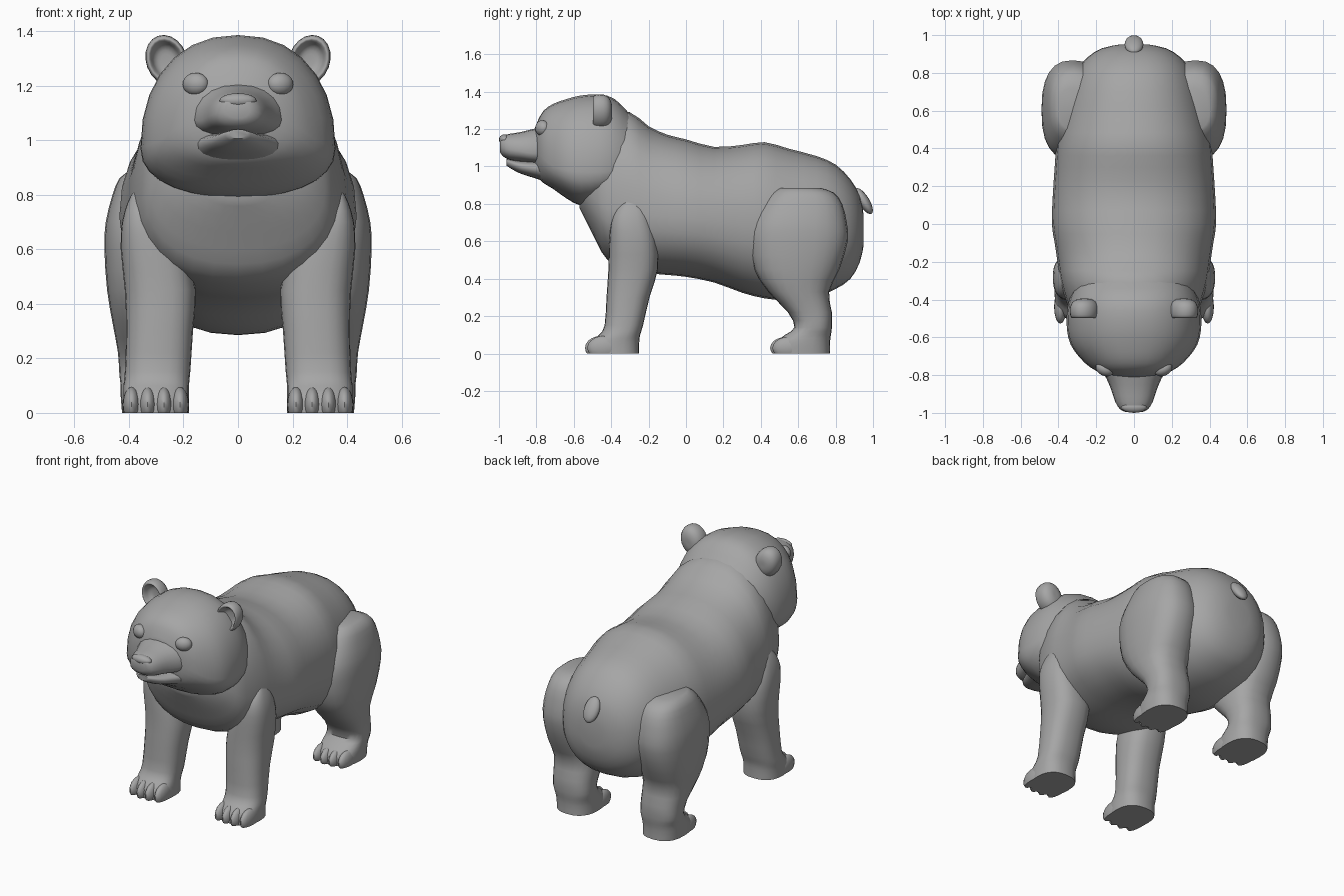
import bpy, bmesh, math
from mathutils import Matrix, Vector

if "Cube" in bpy.data.objects:
    bpy.data.objects.remove(bpy.data.objects["Cube"])

fur = bpy.data.materials.new("grey_fur")
fur.diffuse_color = (0.38, 0.38, 0.38, 1)
fur.use_nodes = True
fur.node_tree.nodes["Principled BSDF"].inputs["Base Color"].default_value = fur.diffuse_color


def finish(name, bm, angle=50):
    bmesh.ops.recalc_face_normals(bm, faces=bm.faces[:])
    me = bpy.data.meshes.new(name)
    bm.to_mesh(me)
    bm.free()
    me.materials.append(fur)
    ob = bpy.data.objects.new(name, me)
    bpy.context.collection.objects.link(ob)
    for p in me.polygons:
        p.use_smooth = True
    me.set_sharp_from_angle(angle=math.radians(angle))
    return ob


def smooth_rows(rows, steps=2):
    """Catmull-Rom interpolation between the given sections."""
    out = []
    for i in range(len(rows) - 1):
        a, b = rows[max(i - 1, 0)], rows[i]
        c, d = rows[i + 1], rows[min(i + 2, len(rows) - 1)]
        for s in range(steps):
            t = s / steps
            out.append([0.5 * (2 * q + (r - p) * t + (2 * p - 5 * q + 4 * r - u) * t * t
                               + (3 * q - p - 3 * r + u) * t ** 3)
                        for p, q, r, u in zip(a, b, c, d)])
    return out + [list(rows[-1])]


def power(v, e):
    return math.copysign(abs(v) ** e, v)


def loft(name, rings, angle=50):
    bm = bmesh.new()
    loops = [[bm.verts.new(p) for p in ring] for ring in rings]
    n = len(loops[0])
    for a, b in zip(loops, loops[1:]):
        for i in range(n):
            bm.faces.new((a[i], a[(i + 1) % n], b[(i + 1) % n], b[i]))
    bm.faces.new(loops[0])
    bm.faces.new(loops[-1])
    return finish(name, bm, angle)


def trunk(name, rows, e=0.9, n=28):
    """Sections along y: (y, bottom, top, widest height, half width)."""
    rings = []
    for y, zb, zt, zc, w in smooth_rows(rows):
        ring = []
        for i in range(n):
            t = math.tau * i / n
            c, s = power(math.cos(t), e), power(math.sin(t), e)
            ring.append((w * c, y, zc + s * ((zt - zc) if s > 0 else (zc - zb))))
        rings.append(ring)
    return loft(name, rings)


def limb(name, rows, side, e=0.8, n=24):
    """Sections along z: (z, inner x, outer x, front y, back y)."""
    rings = []
    for z, x0, x1, y0, y1 in smooth_rows(rows):
        rings.append([(side * ((x0 + x1) / 2 + (x1 - x0) / 2 * power(math.cos(t), e)),
                       (y0 + y1) / 2 + (y1 - y0) / 2 * power(math.sin(t), e), z)
                      for t in (math.tau * i / n for i in range(n))])
    return loft(name, rings)


def ball(name, loc, size, rot=None, flat=False):
    bm = bmesh.new()
    bmesh.ops.create_uvsphere(bm, u_segments=16, v_segments=10, radius=1)
    m = Matrix.Translation(loc) @ (rot or Matrix()) @ Matrix.Diagonal((*size, 1))
    bm.transform(m)
    if flat:  # cut level with the ground
        bmesh.ops.bisect_plane(bm, geom=bm.verts[:] + bm.edges[:] + bm.faces[:],
                               plane_co=(0, 0, 0), plane_no=(0, 0, -1), clear_outer=True)
        bmesh.ops.holes_fill(bm, edges=[e for e in bm.edges if e.is_boundary], sides=0)
    return finish(name, bm)


# Torso with neck and rump
trunk("body", [
    (-.57, .78, 1.0, .90, .12), (-.54, .72, 1.08, .88, .24), (-.48, .60, 1.18, .82, .32),
    (-.42, .50, 1.27, .78, .355), (-.30, .45, 1.29, .76, .39), (-.20, .43, 1.215, .74, .405),
    (-.10, .42, 1.17, .73, .42), (0, .41, 1.145, .72, .435), (.15, .38, 1.105, .71, .43),
    (.30, .325, 1.115, .69, .42), (.42, .295, 1.13, .68, .41), (.55, .285, 1.095, .66, .385),
    (.70, .305, 1.055, .65, .35), (.80, .345, 1.01, .65, .31), (.88, .40, .93, .65, .25),
    (.93, .49, .84, .65, .17), (.95, .58, .74, .66, .08)])

# Head with heavy cheeks
trunk("head", [
    (-.22, 1.0, 1.20, 1.08, .20), (-.30, .90, 1.28, 1.0, .29), (-.38, .84, 1.36, .98, .335),
    (-.46, .80, 1.385, .97, .355), (-.56, .79, 1.38, .97, .355), (-.64, .83, 1.36, .98, .335),
    (-.71, .88, 1.335, 1.0, .285), (-.76, .91, 1.30, 1.04, .23), (-.79, .94, 1.25, 1.07, .17),
    (-.81, .98, 1.20, 1.09, .10)])

# Muzzle, lower jaw and nose
trunk("muzzle", [
    (-.74, 1.0, 1.22, 1.08, .19), (-.82, 1.015, 1.20, 1.07, .145), (-.88, 1.025, 1.185, 1.08, .12),
    (-.94, 1.035, 1.175, 1.09, .10), (-.98, 1.055, 1.165, 1.10, .075),
    (-.995, 1.08, 1.15, 1.115, .045)], n=20)
trunk("lower_jaw", [
    (-.70, .90, 1.04, .98, .20), (-.80, .935, 1.03, .99, .14), (-.88, .96, 1.03, 1.0, .10),
    (-.93, .985, 1.035, 1.015, .065), (-.96, 1.005, 1.04, 1.025, .035)], n=20)
ball("nose", (0, -.97, 1.145), (.068, .03, .027))

# Stubby tail hanging down the rump
ball("tail", (0, .95, .815), (.05, .03, .08), Matrix.Rotation(math.radians(32), 4, 'X'))

front_rows = [
    (0, .18, .42, -.51, -.25), (.06, .18, .42, -.505, -.25), (.10, .18, .42, -.465, -.245),
    (.15, .175, .415, -.435, -.23), (.30, .165, .41, -.425, -.195), (.45, .155, .415, -.415, -.15),
    (.60, .19, .43, -.41, -.155), (.70, .25, .425, -.40, -.185), (.77, .30, .405, -.37, -.215),
    (.81, .335, .385, -.33, -.26)]
hind_rows = [
    (0, .18, .425, .48, .77), (.06, .18, .43, .485, .77), (.10, .18, .43, .53, .775),
    (.14, .18, .435, .58, .78), (.22, .18, .44, .545, .78), (.33, .17, .46, .44, .765),
    (.45, .17, .48, .365, .82), (.60, .16, .49, .34, .865), (.70, .16, .485, .355, .86),
    (.80, .18, .46, .41, .835), (.86, .20, .435, .46, .79), (.885, .24, .40, .50, .72)]

# Cupped ear profile: (radius, depth)
ear_profile = [(.02, .0), (.045, -.008), (.06, -.04), (.07, -.05), (.079, -.035),
               (.08, .005), (.065, .035), (.035, .05), (.01, .052)]

for side, tag in ((1, "left"), (-1, "right")):
    limb("front_leg_" + tag, front_rows, side)
    limb("hind_leg_" + tag, hind_rows, side)
    # Four toes on each paw
    for i in range(4):
        x = side * (.213 + .059 * i)
        reach = .012 if i in (0, 3) else 0
        ball(f"front_toe_{tag}_{i + 1}", (x, -.45 + reach, .03), (.033, .09, .065), flat=True)
        ball(f"hind_toe_{tag}_{i + 1}", (x, .54 + reach, .03), (.033, .09, .06), flat=True)
    # Eye turned slightly outwards
    ball("eye_" + tag, (side * .155, -.768, 1.205), (.05, .036, .042),
         Matrix.Rotation(side * math.radians(25), 4, 'Z'))
    # Ear leaning outwards
    place = (Matrix.Translation((side * .262, -.447, 1.293))
             @ Matrix.Rotation(side * math.radians(20), 4, 'Y')
             @ Matrix.Diagonal((.93, 1, 1.17, 1)))
    loft("ear_" + tag, [[place @ Vector((r * math.cos(math.tau * k / 20), d,
                                         r * math.sin(math.tau * k / 20)))
                         for k in range(20)] for r, d in smooth_rows(ear_profile)], 70)
